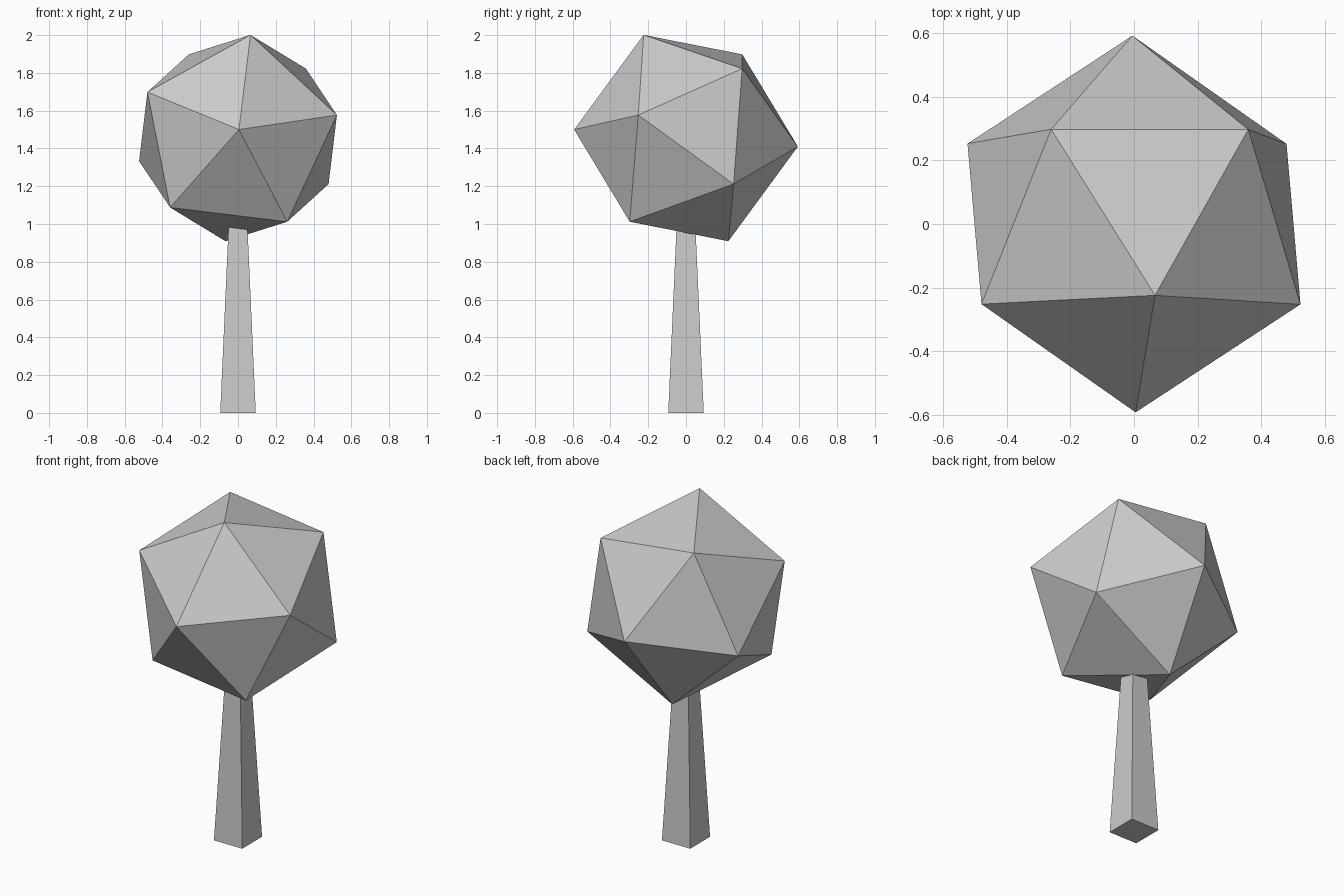
import bpy, bmesh
from mathutils import Matrix, Vector

if "Cube" in bpy.data.objects:
    bpy.data.objects.remove(bpy.data.objects["Cube"])


def add_object(name, bm):
    mesh = bpy.data.meshes.new(name)
    bm.to_mesh(mesh)
    bm.free()
    obj = bpy.data.objects.new(name, mesh)
    bpy.context.collection.objects.link(obj)
    return obj


# Tapered square trunk, its top hidden inside the foliage
TRUNK_BASE, TRUNK_TOP, TRUNK_H = 0.094, 0.048, 1.03
bm = bmesh.new()
bmesh.ops.create_cube(bm, size=2)
for v in bm.verts:
    top = v.co.z > 0
    half = TRUNK_TOP if top else TRUNK_BASE
    v.co = (v.co.x * half, v.co.y * half, TRUNK_H if top else 0)
add_object("trunk", bm)

# Foliage: a tilted icosahedron, oriented by its front and its top corner
RADIUS, CENTRE_Z = 0.594, 1.455
front_corner = Vector((0.005, -0.592, 0.045)).normalized()
top_corner = Vector((0.066, -0.225, 0.545))
side = front_corner.cross(top_corner).normalized()
forward = side.cross(front_corner)
tilt = Matrix((forward, side, front_corner)).transposed()

bm = bmesh.new()
bmesh.ops.create_icosphere(bm, subdivisions=1, radius=RADIUS)
# Spin so a ring corner of the upper ring lies along the local x axis
ring = max((v.co for v in bm.verts if 0 < v.co.z < RADIUS * 0.9), key=lambda c: c.x)
spin = Matrix.Rotation(-Vector((1, 0)).angle_signed(ring.xy) * -1, 3, 'Z')
for v in bm.verts:
    v.co = tilt @ (spin @ v.co) + Vector((0, 0, CENTRE_Z))
add_object("foliage", bm)
